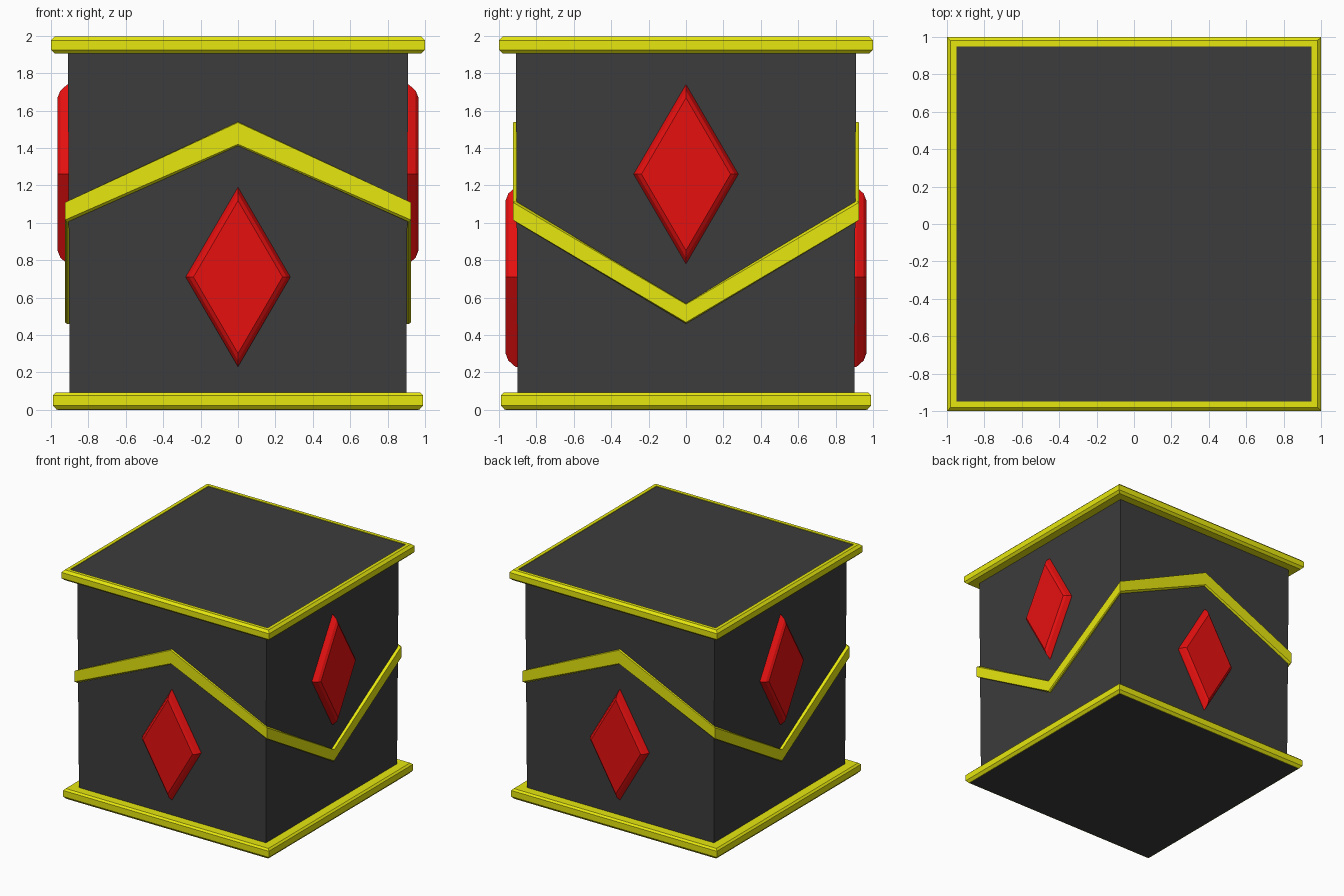
import bpy, bmesh
from math import radians
from mathutils import Matrix

if "Cube" in bpy.data.objects:
    bpy.data.objects.remove(bpy.data.objects["Cube"])


def material(name, rgb):
    m = bpy.data.materials.new(name)
    m.diffuse_color = (*rgb, 1)
    m.use_nodes = True
    m.node_tree.nodes["Principled BSDF"].inputs["Base Color"].default_value = m.diffuse_color
    return m


DARK = material("charcoal", (0.045, 0.045, 0.045))
YELLOW = material("yellow", (0.8, 0.8, 0.005))
RED = material("red", (0.8, 0.005, 0.005))


def loft(name, rings, mat, cap=True, closed=False):
    """Skin a list of equal-length point rings into one flat-faced object."""
    bm = bmesh.new()
    vs = [[bm.verts.new(p) for p in r] for r in rings]
    n = len(vs[0])
    pairs = list(zip(vs, vs[1:])) + ([(vs[-1], vs[0])] if closed else [])
    for a, b in pairs:
        for i in range(n):
            j = (i + 1) % n
            bm.faces.new((a[i], a[j], b[j], b[i]))
    if cap and not closed:
        bm.faces.new(vs[0])
        bm.faces.new(vs[-1])
    bmesh.ops.recalc_face_normals(bm, faces=bm.faces)
    me = bpy.data.meshes.new(name)
    bm.to_mesh(me)
    bm.free()
    me.materials.append(mat)
    ob = bpy.data.objects.new(name, me)
    bpy.context.collection.objects.link(ob)
    return ob


def square(h, z):
    return [(-h, -h, z), (h, -h, z), (h, h, z), (-h, h, z)]


# Slightly tapered body, with lid and base panels
loft("body", [square(0.90, 0.03), square(0.91, 1.95)], DARK)
loft("lid_panel", [square(0.952, 1.93), square(0.952, 1.99)], DARK)
loft("base_panel", [square(0.965, 0.0), square(0.965, 0.04)], DARK)

# Chamfered square trims around the lid and the base: (half width, z)
top_trim = [(0.90, 1.905), (0.98, 1.905), (1.0, 1.925), (1.0, 1.975),
            (0.98, 1.995), (0.95, 1.995), (0.95, 1.96)]
base_trim = [(0.89, 0.092), (0.975, 0.092), (0.99, 0.077), (0.99, 0.024),
             (0.97, 0.001), (0.96, 0.001), (0.96, 0.03)]
for name, prof in (("top_trim", top_trim), ("base_trim", base_trim)):
    loft(name, [square(h, z) for h, z in prof], YELLOW, closed=True)

# Zigzag band wrapping all four sides: up on front/back, down on the sides
path = [(-1, -1, 1.007, 1.113), (0, -1, 1.412, 1.54),
        (1, -1, 1.007, 1.113), (1, 0, 0.46, 0.568),
        (1, 1, 1.007, 1.113), (0, 1, 1.412, 1.54),
        (-1, 1, 1.007, 1.113), (-1, 0, 0.46, 0.568)]


def band_ring(h, top, inset):
    return [(x * h, y * h, hi - inset if top else lo + inset)
            for x, y, lo, hi in path]


loft("zigzag_band", [band_ring(0.895, False, 0), band_ring(0.915, False, 0),
                     band_ring(0.925, False, 0.008), band_ring(0.925, True, 0.004),
                     band_ring(0.915, True, 0), band_ring(0.895, True, 0)],
     YELLOW, closed=True)

# Bevelled diamond gems, low on front/back and high on the sides
gem_profile = [(1.0, 0.895), (1.0, 0.912), (0.93, 0.95), (0.85, 0.965)]
for i, side in enumerate(("front", "right", "back", "left")):
    cz = 0.71 if i % 2 == 0 else 1.26
    rings = [[(0.28 * s, -d, cz), (0, -d, cz + 0.48 * s),
              (-0.28 * s, -d, cz), (0, -d, cz - 0.48 * s)]
             for s, d in gem_profile]
    gem = loft(side + "_gem", rings, RED)
    gem.data.transform(Matrix.Rotation(radians(90 * i), 4, "Z"))
